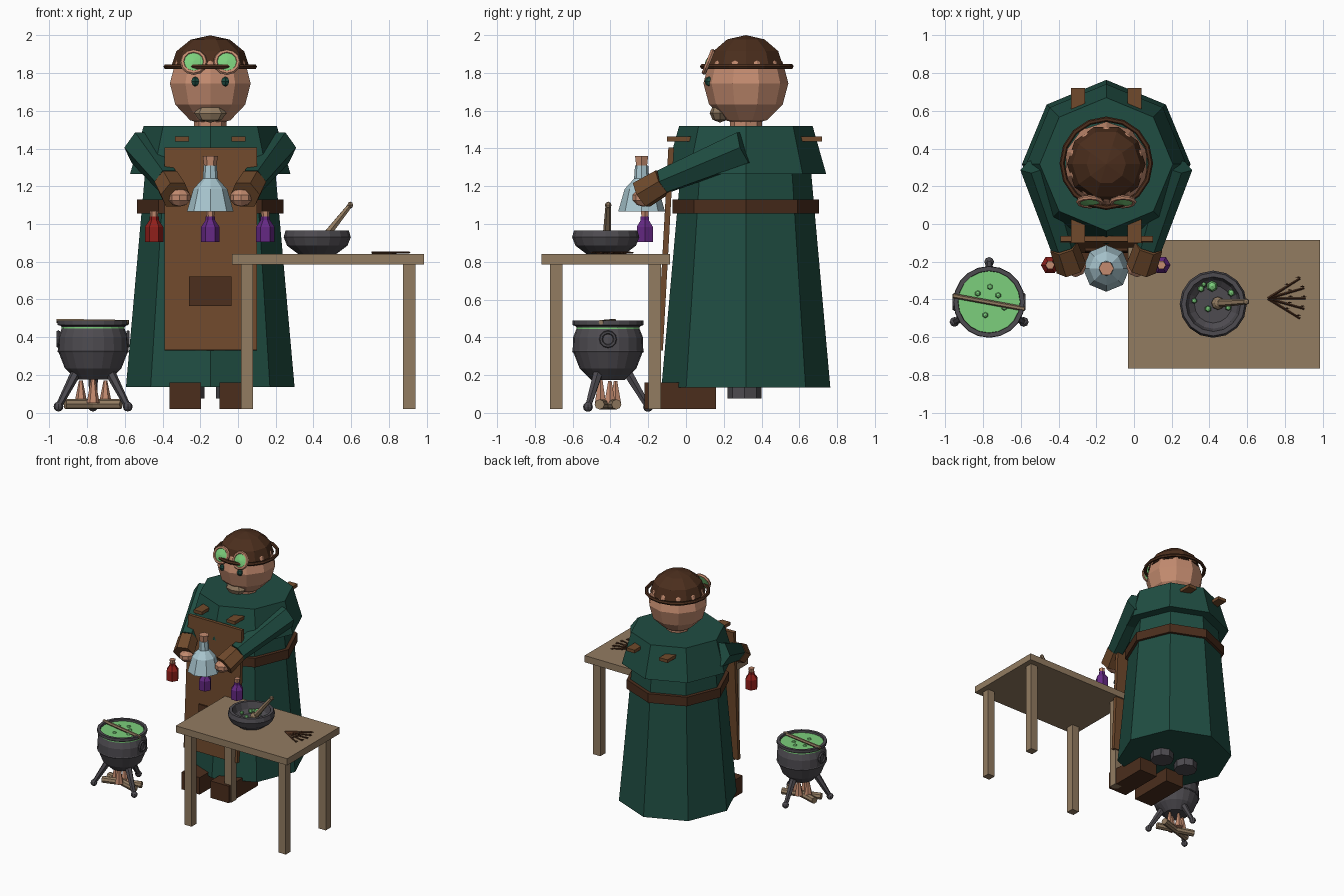
import bpy, bmesh, math
from mathutils import Vector, Matrix

cube = bpy.data.objects.get("Cube")
if cube:
    bpy.data.objects.remove(cube, do_unlink=True)


def material(name, *rgb):
    m = bpy.data.materials.new(name)
    m.use_nodes = True
    m.diffuse_color = (*rgb, 1)
    m.node_tree.nodes["Principled BSDF"].inputs["Base Color"].default_value = (*rgb, 1)
    return m


ROBE = material("robe green", .014, .075, .055)
SKIN = material("skin and cork", .55, .26, .16)
DARK = material("dark leather", .07, .027, .012)
APRON = material("brown leather", .16, .068, .025)
IRON = material("iron grey", .075, .07, .08)
WOOD = material("pale wood", .29, .2, .12)
GLASS = material("pale glass", .4, .57, .63)
RED = material("red potion", .28, .014, .011)
PURPLE = material("purple potion", .13, .022, .23)
BREW = material("bright green", .2, .62, .2)


def finish(name, bm, mat, matrix=None):
    bmesh.ops.recalc_face_normals(bm, faces=bm.faces)
    if matrix:
        bm.transform(matrix)
    mesh = bpy.data.meshes.new(name)
    bm.to_mesh(mesh)
    bm.free()
    mesh.materials.append(mat)
    ob = bpy.data.objects.new(name, mesh)
    bpy.context.collection.objects.link(ob)
    return ob


def lathe(name, profile, mat, at=(0, 0, 0), sides=8, matrix=None):
    """Spin (radius, height) points; the profile starts and ends on the axis."""
    bm = bmesh.new()
    rings = []
    for r, z in profile:
        turn = [2 * math.pi * i / sides for i in range(sides)]
        rings.append([bm.verts.new((r * math.cos(a), r * math.sin(a), z))
                      for a in turn] if r else [bm.verts.new((0, 0, z))])
    for a, b in zip(rings, rings[1:]):
        for i in range(sides):
            j = (i + 1) % sides
            if len(a) == 1:
                bm.faces.new((a[0], b[i], b[j]))
            elif len(b) == 1:
                bm.faces.new((a[i], a[j], b[0]))
            else:
                bm.faces.new((a[i], a[j], b[j], b[i]))
    return finish(name, bm, mat, matrix or Matrix.Translation(at))


def rod(name, a, b, r1, r2, mat, sides=6):
    a, b = Vector(a), Vector(b)
    d = b - a
    place = Matrix.Translation(a) @ d.to_track_quat('Z', 'Y').to_matrix().to_4x4()
    return lathe(name, [(0, 0), (r1, 0), (r2, d.length), (0, d.length)], mat,
                 sides=sides, matrix=place)


def box(name, lo, hi, mat, pitch=0):
    lo, hi = Vector(lo), Vector(hi)
    bm = bmesh.new()
    bmesh.ops.create_cube(bm, size=1)
    size = Matrix.Diagonal((*(hi - lo), 1))
    return finish(name, bm, mat, Matrix.Translation((lo + hi) / 2)
                  @ Matrix.Rotation(pitch, 4, 'X') @ size)


def ball(name, at, size, mat, sides=8, rings=6):
    bm = bmesh.new()
    bmesh.ops.create_uvsphere(bm, u_segments=sides, v_segments=rings, radius=1)
    return finish(name, bm, mat, Matrix.Translation(at) @ Matrix.Diagonal((*size, 1)))


def ring(name, at, major, minor, mat, rot=(0, 0, 0), sides=16):
    bpy.ops.mesh.primitive_torus_add(location=at, rotation=rot, major_radius=major,
                                     minor_radius=minor, major_segments=sides,
                                     minor_segments=6)
    ob = bpy.context.object
    ob.name = name
    ob.data.materials.append(mat)


CX, CY = -.147, .317
BODY = (CX, CY, 0)

# Robe, cape and belt
lathe("robe", [(0, .135), (.447, .135), (.345, 1.28), (0, 1.28)], ROBE, BODY)
lathe("cape", [(0, 1.265), (.425, 1.265), (.353, 1.52), (0, 1.52)], ROBE, BODY)
lathe("belt", [(0, 1.055), (.388, 1.055), (.388, 1.13), (0, 1.13)], DARK, BODY)

# Apron leaning with the robe, with pocket
box("apron", (-.39, -.123, .33), (.1, -.093, 1.405), APRON, -.055)
box("apron_pocket", (-.26, -.148, .565), (-.035, -.12, .72), DARK, -.055)

# Head, cap, face
lathe("neck", [(0, 1.45), (.085, 1.45), (.085, 1.6), (0, 1.6)], SKIN, BODY)
ball("head", (CX, CY, 1.745), (.225, .225, .225), SKIN, 10, 6)
cap = [(.208 * math.cos(math.radians(t)), .17 * math.sin(math.radians(t)))
       for t in (0, 30, 60)]
lathe("cap", [(0, 0)] + cap + [(0, .17)], DARK, (CX, CY, 1.83), 10)
ring("goggle_strap", (CX, CY + .005, 1.834), .234, .014, DARK)
ball("goatee", (CX, .18, 1.587), (.085, .055, .05), WOOD, 8, 4)

# Parts mirrored across the body
for side, s in (("right", -1), ("left", 1)):
    def at(x, y, z):
        return (CX + s * x, y, z)

    box(side + "_apron_strap", at(.15 - s * .0375, -.1, 1.438),
        at(.15 + s * .0375, .72, 1.464), APRON)
    shoulder, wrist = at(.36, .315, 1.405), at(.225, -.12, 1.225)
    rod(side + "_sleeve", shoulder, wrist, .1, .072, ROBE)
    rod(side + "_cuff", wrist, at(.185, -.235, 1.155), .076, .082, APRON)
    ball(side + "_hand", at(.163, -.225, 1.14), (.06, .06, .048), SKIN, 8, 5)
    ball(side + "_eye", at(.08, .122, 1.755), (.024, .024, .026), ROBE, 6, 4)
    box(side + "_boot", at(.133 - s * .084, -.22, .02),
        at(.133 + s * .084, .16, .16), DARK)
    lathe(side + "_leg", [(0, .075), (.09, .075), (.09, .3), (0, .3)], IRON,
          at(.12, .31, 0))
    # Goggle lens tilted upward
    tilt = math.radians(68)
    centre = Vector(at(.088, .118, 1.858))
    ring(side + "_goggle_rim", centre, .06, .013, SKIN, (tilt, 0, 0), 12)
    lathe(side + "_goggle_lens", [(0, -.012), (.058, -.012), (.058, .005), (0, .016)],
          BREW, sides=12,
          matrix=Matrix.Translation(centre) @ Matrix.Rotation(tilt, 4, 'X'))

# Held flask
FLASK = (CX, -.235, 0)
lathe("flask", [(0, 1.065), (.124, 1.065), (.09, 1.185), (.04, 1.24), (.035, 1.31),
                (0, 1.31)], GLASS, FLASK)
lathe("flask_cork", [(0, 1.3), (.032, 1.3), (.04, 1.36), (0, 1.36)], SKIN, FLASK, 6)

# Small potion bottles
for name, x, mat in (("red", -.445, RED), ("middle", CX, PURPLE), ("purple", .145, PURPLE)):
    spot = (x, -.218, 0)
    lathe(name + "_bottle", [(0, .905), (.049, .905), (.049, .985), (.025, 1.02),
                             (.025, 1.04), (0, 1.04)], mat, spot, 6)
    lathe(name + "_bottle_cork", [(0, 1.035), (.02, 1.035), (.024, 1.07), (0, 1.07)],
          SKIN, spot, 6)

# Table
box("table_top", (-.032, -.765, .785), (.985, -.085, .84), WOOD)
for x in (.015, .875):
    for y in (-.72, -.198):
        box("table_leg", (x, y, .02), (x + .065, y + .065, .79), WOOD)

# Mortar bowl, herbs crushed inside and pestle
lathe("mortar", [(0, .84), (.1, .84), (.16, .885), (.178, .93), (.168, .965), (.145, .965),
                 (.13, .91), (.1, .885), (0, .885)], IRON, (.42, -.425, 0), 16)
for x, y, r in ((.356, -.344, .018), (.414, -.33, .03), (.37, -.32, .013),
                (.32, -.407, .015), (.5, -.444, .016), (.393, -.45, .018), (.515, -.365, .02)):
    ball("mortar_herb", (x, y, .905), (r, r, r), BREW, 6, 4)
rod("pestle_handle", (.44, -.42, .905), (.595, -.412, 1.1), .024, .014, WOOD)
ball("pestle_head", (.445, -.42, .91), (.035, .035, .035), WOOD, 8, 6)
ball("pestle_tip", (.595, -.412, 1.1), (.018, .018, .018), WOOD, 6, 4)

# Dried herb bundle
for i in range(5):
    a = math.radians(-32 + 16 * i)
    way = Vector((math.cos(a), math.sin(a), 0))
    root = Vector((.71, -.395, .848))
    rod("herb_stem", root, root + way * .2, .007, .005, DARK, 4)
    for k in (.12, .19):
        ball("herb_leaf", root + way * k + Vector((0, .012, 0)), (.016, .005, .004), DARK, 4, 3)

# Cauldron with brew, bubbles and stirring stick
PX, PY = -.768, -.413
POT = (PX, PY, 0)
lathe("cauldron", [(0, .175), (.09, .175), (.15, .235), (.183, .32), (.187, .33),
                   (.185, .4), (.165, .45), (.172, .46), (.188, .465), (.188, .488),
                   (.165, .488), (.16, .44), (0, .44)], IRON, POT, 20)
ring("cauldron_band", (PX, PY, .326), .182, .008, IRON, sides=20)
lathe("brew", [(0, .44), (.167, .44), (.167, .472), (0, .472)], BREW, POT, 20)
for x, y in ((-.06, .045), (.048, .035), (.005, .08), (-.02, -.07), (.08, -.03)):
    ball("bubble", (PX + x, PY + y, .472), (.016, .016, .013), BREW, 6, 4)
rod("stirring_stick", (-.96, -.38, .486), (-.58, -.45, .48), .013, .013, WOOD)
for s in (-1, 1):
    ring("cauldron_handle", (PX + s * .185, PY, .39), .037, .01, IRON,
         (0, math.pi / 2, 0), 12)
for deg in (90, 210, 330):
    a = math.radians(deg)
    c, s = math.cos(a), math.sin(a)
    foot = (PX + .212 * c, PY + .212 * s, .032)
    rod("cauldron_leg", (PX + .1 * c, PY + .1 * s, .22), foot, .028, .017, IRON)
    ball("cauldron_foot", foot, (.026, .026, .026), IRON, 8, 6)

# Fire logs and flames
for s in (-1, 1):
    rod("fire_log", (PX - .148, PY - s * .045, .045), (PX + .148, PY + s * .045, .045),
        .027, .027, WOOD, 8)
for x, y, top in ((-.065, .01, .17), (0, -.04, .19), (.065, .01, .17), (0, .04, .17)):
    lathe("flame", [(0, .05), (.034, .05), (.01, top), (0, top)], SKIN,
          (PX + x, PY + y, 0), 6)
